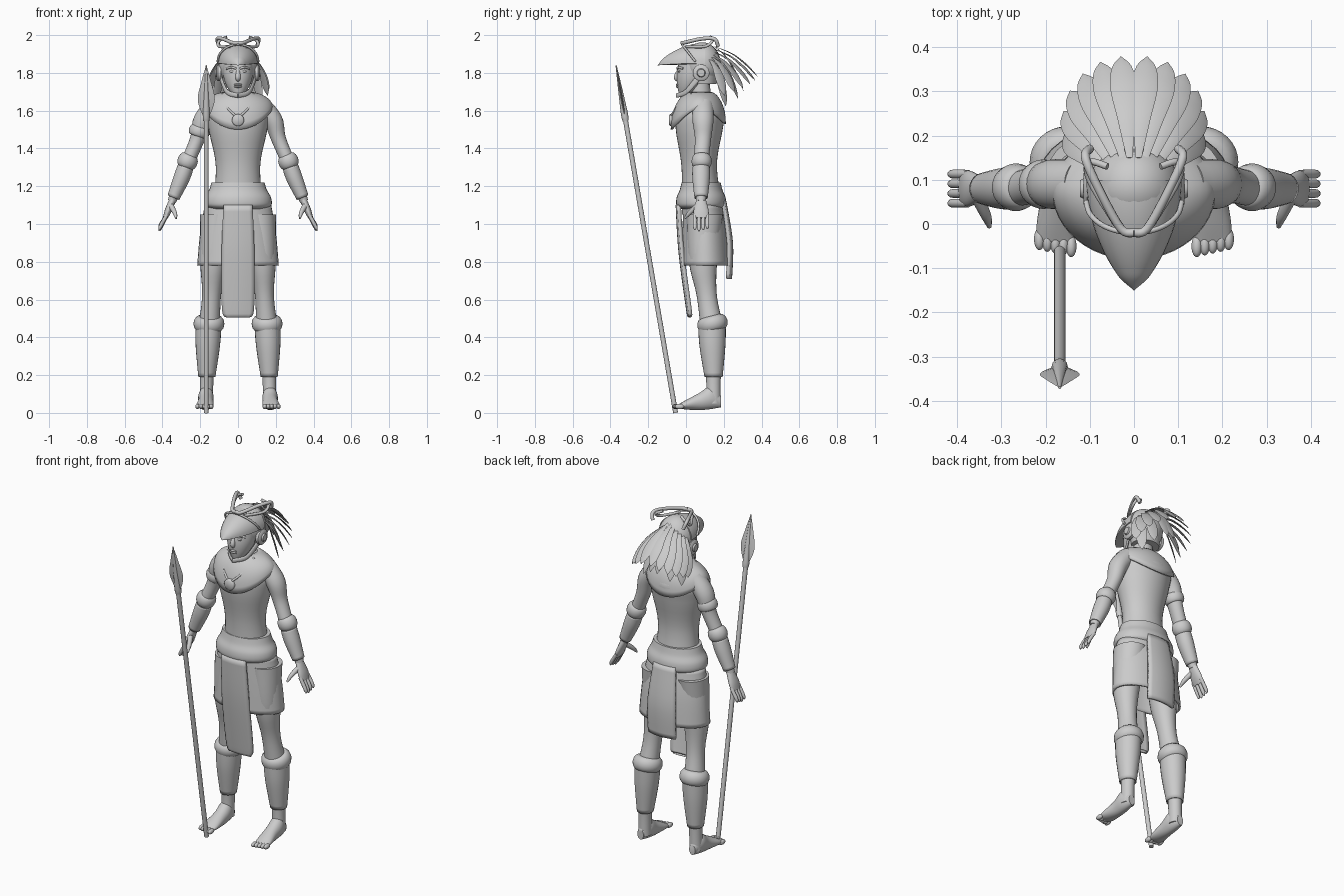
import bpy, bmesh, math
from mathutils import Vector

if "Cube" in bpy.data.objects:
    bpy.data.objects.remove(bpy.data.objects["Cube"])

RIGHT, FORWARD, UP = Vector((1, 0, 0)), Vector((0, -1, 0)), Vector((0, 0, 1))
SLANT = Vector((.3, .2, 1))
SIDES = (1, -1)

clay = bpy.data.materials.new("clay grey")
clay.use_nodes = True
clay.diffuse_color = (.6, .6, .6, 1)
clay.node_tree.nodes["Principled BSDF"].inputs["Base Color"].default_value = clay.diffuse_color


def dress(ob, name):
    """Name, colour and shade an object."""
    ob.name = name
    ob.data.materials.append(clay)
    bpy.ops.object.select_all(action="DESELECT")
    ob.select_set(True)
    bpy.context.view_layer.objects.active = ob
    bpy.ops.object.shade_smooth_by_angle(angle=math.radians(50))


def finish(name, bm, thickness):
    bmesh.ops.recalc_face_normals(bm, faces=bm.faces)
    mesh = bpy.data.meshes.new(name)
    bm.to_mesh(mesh)
    bm.free()
    ob = bpy.data.objects.new(name, mesh)
    bpy.context.collection.objects.link(ob)
    if thickness:
        shell = ob.modifiers.new("thickness", "SOLIDIFY")
        shell.thickness = thickness
        shell.offset = 0
    dress(ob, name)


def skin(bm, rings, closed):
    """Join neighbouring rings of vertices with quads."""
    for lower, upper in zip(rings, rings[1:]):
        for j in range(0 if closed else 1, len(lower)):
            bm.faces.new((lower[j], lower[j - 1], upper[j - 1], upper[j]))


def spline(rows, steps):
    """Smooth curve through all rows."""
    rows = [Vector(row) for row in rows]
    padded = [rows[0], *rows, rows[-1]]
    curve = []
    for before, start, end, after in zip(padded, padded[1:], padded[2:], padded[3:]):
        for step in range(steps):
            t = step / steps
            line = start.lerp(end, t)
            ease_out = (end - before) / 2 - (end - start)
            ease_in = (end - start) - (after - start) / 2
            curve.append(line + t * (1 - t) * ((1 - t) * ease_out + t * ease_in))
    return curve + [rows[-1]]


def loft(name, rows, flat=1, ref=RIGHT, axis=None, side=1, sides=24, steps=5, under=1, shell=0):
    """Elliptic sweep; a row is a position, the radius along ref and optionally the other radius."""
    rows = spline([row if len(row) == 5 else (*row, row[-1] * flat) for row in rows], steps)
    mirror = Vector((side, 1, 1))
    centres = [Vector(row[:3]) * mirror for row in rows]
    bm = bmesh.new()
    rings = []
    for i, row in enumerate(rows):
        along = axis or (centres[min(i + 1, len(rows) - 1)] - centres[max(i - 1, 0)]).normalized()
        wide = (ref * mirror).cross(along).cross(along).normalized() * -max(row[3], .001)
        deep = along.cross(wide).normalized() * max(row[4], .001)
        ring = []
        for j in range(sides):
            turn = math.tau * j / sides
            height = math.sin(turn)
            ring.append(bm.verts.new(centres[i] + wide * math.cos(turn) + deep * height * (under if height < 0 else 1)))
        rings.append(ring)
    skin(bm, rings, True)
    if not shell:
        bm.faces.new(rings[0])
        bm.faces.new(rings[-1])
    finish(name, bm, shell)


def body(name, rows, flat, **options):
    """Upright loft on the centre line; a row is depth, height, half width."""
    loft(name, [(0, *row) for row in rows], flat, axis=UP, sides=36, **options)


def cord(name, points, radius, side=1):
    loft(name, [(*p, radius) for p in points], ref=SLANT, side=side, sides=10)


def disc(name, centre, axis, radius, depth):
    centre = Vector(centre)
    ends = [(*(centre + axis * depth * t), radius * r) for t, r in ((0, 1), (.7, 1), (1, .8))]
    loft(name, ends, ref=SLANT, axis=axis, steps=1)


def ball(name, centre, size):
    bpy.ops.mesh.primitive_uv_sphere_add(segments=24, ring_count=16, radius=1, location=centre, scale=size)
    dress(bpy.context.object, name)


def roll(name, centre, axis, radius, fat, tall=1, deep=1):
    """Padded ring around an axis."""
    turn = Vector(axis).to_track_quat("Z", "Y").to_euler()
    bpy.ops.mesh.primitive_torus_add(location=centre, rotation=turn, major_segments=32,
                                     major_radius=radius, minor_radius=fat)
    bpy.context.object.scale = (1, deep, tall)
    dress(bpy.context.object, name)


def cloth(name, rows, bend, thickness):
    """Hanging panel; a row is depth, height, half width."""
    bm = bmesh.new()
    grid = []
    for depth, height, half in spline(rows, 5):
        xs = [half * c / 4 for c in range(-4, 5)]
        grid.append([bm.verts.new((x, depth + bend * x * x, height)) for x in xs])
    skin(bm, grid, False)
    finish(name, bm, thickness)


# Torso, neck and head
body("torso", [(.09, 1.05, .14), (.07, 1.3, .117), (.07, 1.5, .155), (.08, 1.6, .155), (.08, 1.7, .06)], .8)
body("neck", [(.08, 1.6, .06), (.07, 1.8, .05)], 1)
body("head", [(-.01, 1.67, .02), (.02, 1.73, .06), (.04, 1.8, .08), (.06, 1.9, .08)], 1.1)
loft("nose", [(0, -.03, 1.83, .007), (0, -.05, 1.78, .014), (0, -.04, 1.76, .01)], sides=12)
for height in (1.738, 1.727):
    ball("lip", (0, -.045, height), (.022, .009, .006))

# Beaked helmet
beak = []
for i in range(11):
    swell = .108 * math.sin(i / 10 * math.pi / 2) ** .7
    beak.append((0, i / 40 - .15, 1.84 + swell / 10, swell))
loft("helmet_beak", beak, ref=-RIGHT, axis=-FORWARD, sides=32, under=.06)
ball("helmet_cap", (0, .085, 1.845), (.104, .1, .117))
body("helmet_nape", [(.09, 1.86, .1), (.095, 1.74, .08)], .84)
arch = [math.pi * i / 8 for i in range(9)]
cord("helmet_rim", [(.108 * math.cos(a), .05 - .07 * math.sin(a), 1.86 + .09 * math.sin(a)) for a in arch], .006)

for s in SIDES:
    # Eyes, ear guards and chin strap
    ball("eye", (s * .03, -.034, 1.808), (.015, .009, .007))
    cord("brow", [(.01, -.045, 1.822), (.035, -.04, 1.83), (.06, -.015, 1.822)], .006, s)
    disc("ear_disc", (s * .09, .08, 1.8), RIGHT * s, .044, .024)
    disc("ear_boss", (s * .09, .08, 1.8), RIGHT * s, .024, .032)
    loft("chin_strap", [(.094, .07, 1.78, .016), (.06, 0, 1.7, .013), (0, -.05, 1.68, .012)],
         .4, ref=UP, side=s, sides=12)

    # Curling crest
    cord("crest_horn", [(0, -.02, 1.96), (.03, -.01, 1.96), (.08, .08, 1.98), (.11, .15, 1.98), (.1, .17, 1.94)], .01, s)
    cord("crest_curl", [(.04, 0, 1.94), (.1, .1, 1.94), (.1, .14, 1.97), (.06, .13, 1.99)], .008, s)

    # Feather fan in a long and a short layer
    for layer, step in ((1, 1), (.75, 2)):
        for i in range(0, 6, step):
            spread = .1 + .16 * i
            outward = Vector((math.sin(spread), math.cos(spread), 0))
            root = Vector((.01 + .014 * i, .15 - .006 * i, 1.94 - .012 * i))
            tip = Vector((0, .08, 1.78 - .02 * i - .3 * (1 - layer))) + outward * layer * (.3 - .004 * i * i)
            blade = []
            for t, width in ((0, .007), (.4, .02), (.7, .03), (.9, .022), (1, .001)):
                arc = UP * (root.z - tip.z) * t * (1 - t) * .7
                blade.append((*(root.lerp(tip, t) + arc), width))
            loft("feather", blade, .13, ref=outward.cross(UP), side=s, sides=8)

    # Necklace
    cord("necklace", [(.085, .03, 1.69), (.06, -.045, 1.62), (.01, -.08, 1.57)], .006, s)
disc("pendant", (0, -.07, 1.55), FORWARD, .032, .02)

# Shoulder cape with a dipping hem
bm = bmesh.new()
rings = []
for i in range(9):
    out = i / 8
    reach = math.sin(out * math.pi / 2)
    ring = []
    for j in range(48):
        a = math.tau * j / 48
        across, back = math.cos(a), math.sin(a)
        dip, depth = (.115, .093) if back < 0 else (.085, .073)
        hem = 1.615 - dip * abs(back) ** 1.5
        ring.append(bm.verts.new((across * (.065 + .115 * reach), .075 + back * (.058 + depth * reach),
                                  1.695 + (hem - 1.695) * out ** 1.6)))
    rings.append(ring)
skin(bm, rings, True)
finish("shoulder_cape", bm, .01)
roll("collar_roll", (0, .07, 1.685), UP, .075, .012, deep=.9)

# Belt, skirt and hanging cloths
body("belt", [(.08, 1.08, .15), (.08, 1.1, .177), (.08, 1.14, .175), (.08, 1.18, .153), (.08, 1.22, .14)], .74)
body("skirt", [(.09, 1.1, .17), (.1, .95, .195), (.105, .78, .21)], .58, shell=.012)
cloth("front_cloth", [(-.045, 1.1, .075), (-.03, .85, .085), (.01, .55, .083), (.018, .515, .06)], 1.5, .02)
cloth("back_cloth", [(.205, 1.12, .07), (.24, .9, .088), (.235, .71, .088)], -2, .018)

for s in SIDES:
    # Leg, greave and padded knee roll
    loft("leg", [(.11, .1, 1.05, .09), (.13, .09, .8, .07), (.14, .11, .62, .05), (.155, .14, .42, .056),
                 (.165, .145, .2, .037), (.168, .145, .05, .036)], 1.07, axis=UP, side=s)
    loft("greave", [(.156, .138, .46, .066), (.16, .14, .35, .061), (.165, .146, .19, .042)],
         1.07, axis=UP, side=s, shell=.006)
    roll("knee_roll", (s * .154, .14, .472), (0, -.25, 1), .05, .032, 1.3)

    # Foot and toes
    loft("foot", [(.17, .185, .06, .02, .03), (.17, .13, .08, .04, .06), (.17, .07, .06, .04, .045),
                  (.175, 0, .043, .045, .025), (.178, -.04, .035, .04, .01)], axis=FORWARD, side=s)
    for i in range(5):
        ball("toe", (s * (.142 + .018 * i), .004 * i - .05, .034), (.012, .025, .014))

    # Arm, padded elbow roll and bracer
    loft("arm", [(.12, .09, 1.63, .05), (.185, .09, 1.55, .051), (.215, .09, 1.45, .039), (.265, .08, 1.33, .036),
                 (.31, .08, 1.22, .034), (.35, .08, 1.12, .022)], 1.1, side=s)
    roll("elbow_roll", (s * .267, .083, 1.332), (s * -.4, 0, 1), .03, .024, 1.6)
    loft("bracer", [(.278, .08, 1.3, .04), (.3, .08, 1.24, .04), (.342, .08, 1.14, .03)], 1.08, side=s, shell=.006)

    # Hand
    loft("palm", [(.345, .08, 1.13, .018, .025), (.37, .08, 1.07, .018, .04), (.386, .08, 1.03, .012, .039)], side=s)
    for i in range(4):
        y = .047 + .022 * i
        tip = .962 + .006 * abs(i - 1)
        loft("finger", [(.376, y, 1.05, .01), (.41, y, tip + .02, .01), (.416, y, tip, .004)], side=s, sides=10)
    loft("thumb", [(.357, .065, 1.1, .015), (.335, .02, 1.06, .012), (.327, -.006, 1.03, .005)], side=s, sides=12)
roll("arm_band", (-.205, .09, 1.49), (.35, 0, 1), .042, .014, 2)


# Spear leaning forward
def spear(name, profile, **options):
    foot, point = Vector((-.168, -.055, 0)), Vector((-.168, -.37, 1.84))
    loft(name, [(*foot.lerp(point, t), *radii) for t, *radii in profile], **options)


spear("spear_shaft", [(0, .013), (.87, .013)], sides=12)
spear("spear_socket", [(.84, .016), (.87, .018), (1, .003)], sides=12)
spear("spear_blade", [(.85, .014, .008), (.9, .045, .008), (.95, .027, .006), (1, .001, .001)], sides=4)
